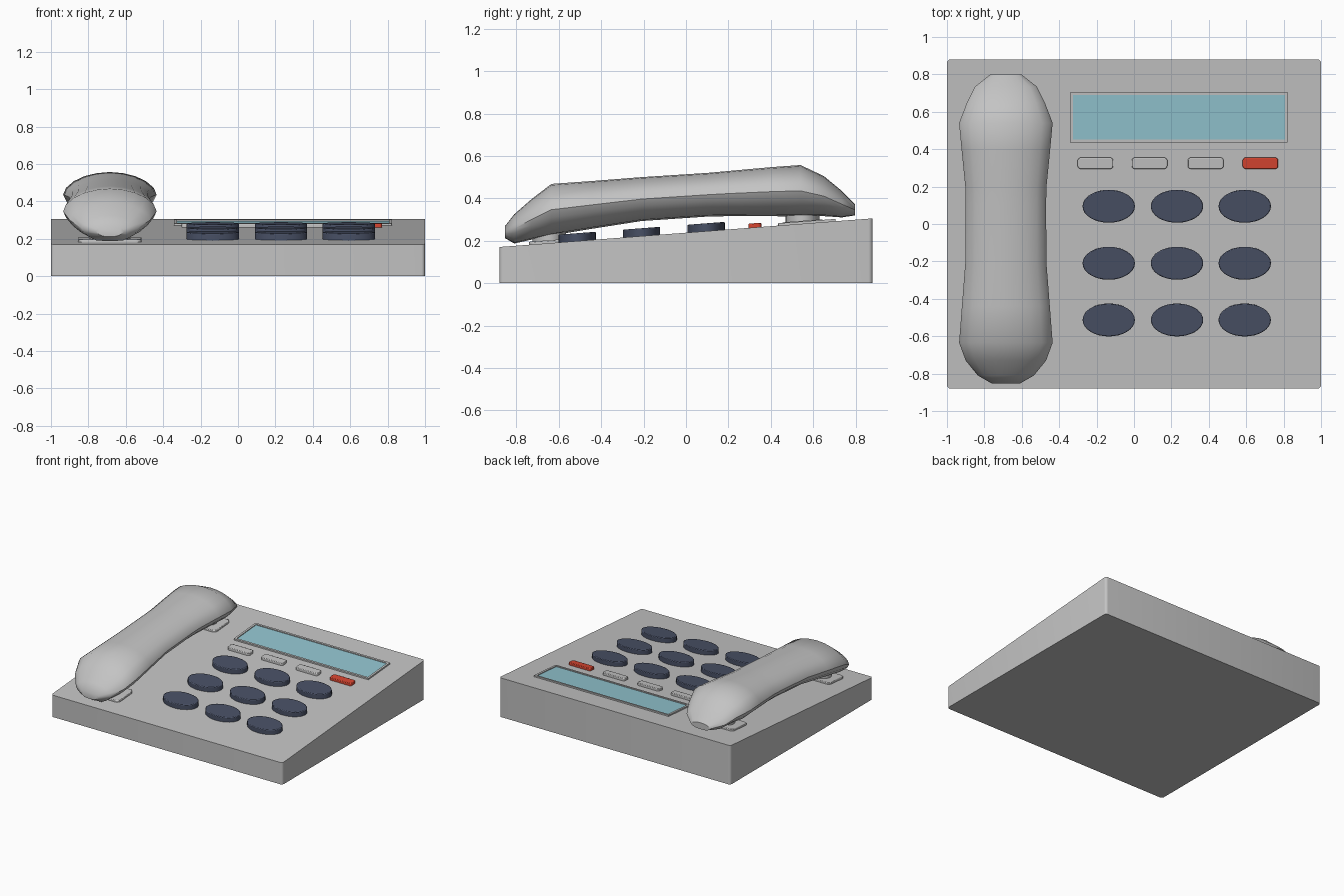
import bpy, bmesh, math

cube = bpy.data.objects.get("Cube")
if cube:
    bpy.data.objects.remove(cube, do_unlink=True)


def material(name, rgb):
    m = bpy.data.materials.new(name)
    m.use_nodes = True
    m.diffuse_color = (*rgb, 1)
    m.node_tree.nodes["Principled BSDF"].inputs["Base Color"].default_value = (*rgb, 1)
    return m


GREY = material("light grey plastic", (0.55, 0.55, 0.55))
NAVY = material("navy keys", (0.065, 0.08, 0.13))
RED = material("red button", (0.68, 0.06, 0.03))
TEAL = material("teal screen", (0.29, 0.56, 0.63))


def slope(y):
    """Height of the sloping top panel."""
    return 0.238 + 0.0767 * y


def finish(name, bm, mat, bevel=0.0):
    bmesh.ops.recalc_face_normals(bm, faces=bm.faces)
    mesh = bpy.data.meshes.new(name)
    bm.to_mesh(mesh)
    bm.free()
    obj = bpy.data.objects.new(name, mesh)
    bpy.context.collection.objects.link(obj)
    mesh.materials.append(mat)
    if bevel:
        mod = obj.modifiers.new("soft edge", "BEVEL")
        mod.width, mod.segments = bevel, 2
        mod.limit_method, mod.angle_limit = "ANGLE", math.radians(50)
    bpy.ops.object.select_all(action="DESELECT")
    obj.select_set(True)
    bpy.context.view_layer.objects.active = obj
    bpy.ops.object.shade_smooth_by_angle(angle=math.radians(40))
    return obj


def ellipse(cx, cy, rx, ry, n=32):
    steps = [math.tau * i / n for i in range(n)]
    return [(cx + rx * math.cos(a), cy + ry * math.sin(a)) for a in steps]


def rounded_rect(cx, cy, w, d, r, n=4):
    pts = []
    for k, (sx, sy) in enumerate([(1, 1), (-1, 1), (-1, -1), (1, -1)]):
        for i in range(n + 1):
            a = math.pi / 2 * (k + i / n)
            pts.append((cx + sx * (w / 2 - r) + r * math.cos(a),
                        cy + sy * (d / 2 - r) + r * math.sin(a)))
    return pts


def panel_part(name, outline, low, high, mat, bevel=0.0, flat_base=False):
    """Extrude an outline so that it follows the sloping panel."""
    bm = bmesh.new()
    bottom = [bm.verts.new((x, y, 0 if flat_base else slope(y) + low)) for x, y in outline]
    top = [bm.verts.new((x, y, slope(y) + high)) for x, y in outline]
    bm.faces.new(bottom)
    bm.faces.new(top)
    for i in range(len(outline)):
        j = (i + 1) % len(outline)
        bm.faces.new((bottom[i], bottom[j], top[j], top[i]))
    return finish(name, bm, mat, bevel)


# Wedge-shaped body
panel_part("body", rounded_rect(0, 0, 2, 1.76, 0.02), 0, 0, GREY, flat_base=True)

# Dial keys
for row, y in enumerate((0.095, -0.21, -0.513)):
    for col, x in enumerate((-0.135, 0.23, 0.592)):
        panel_part(f"dial_key_{row}_{col}", ellipse(x, y, 0.14, 0.088),
                   -0.01, 0.037, NAVY, 0.005)

# Function buttons, the last one red
for i, x in enumerate((-0.206, 0.083, 0.383, 0.676)):
    panel_part(f"function_button_{i}", rounded_rect(x, 0.325, 0.19, 0.06, 0.015),
               -0.01, 0.02, RED if i == 3 else GREY, 0.004)

# Screen with raised frame
SX, SY, SW, SD = 0.24, 0.57, 1.165, 0.27
panel_part("screen", rounded_rect(SX, SY, SW - 0.03, SD - 0.03, 0.002), -0.005, 0.005, TEAL)
for side, s in (("left", 1), ("right", -1)):
    panel_part("frame_" + side, rounded_rect(SX + s * (SW / 2 - 0.008), SY, 0.016, SD, 0.004),
               -0.01, 0.011, GREY)
for side, s in (("back", 1), ("front", -1)):
    panel_part("frame_" + side, rounded_rect(SX, SY + s * (SD / 2 - 0.008), SW, 0.016, 0.004),
               -0.01, 0.011, GREY)

# Cradle rests under the handset
HX = -0.685
for end, y, height in (("front", -0.645, 0.06), ("back", 0.55, 0.05)):
    panel_part(f"cradle_plate_{end}", rounded_rect(HX, y, 0.34, 0.19, 0.03),
               -0.01, 0.014, GREY, 0.004)
    panel_part(f"cradle_post_{end}", ellipse(HX, y, 0.11, 0.08), -0.01, height, GREY)

# Handset lofted along y: position, half width, top, underside
stations = [
    (-0.853, 0.075, 0.27, 0.212), (-0.81, 0.15, 0.325, 0.187), (-0.73, 0.215, 0.395, 0.205),
    (-0.635, 0.25, 0.468, 0.225), (-0.44, 0.235, 0.482, 0.257), (-0.21, 0.217, 0.5, 0.293),
    (0.1, 0.215, 0.52, 0.314), (0.2, 0.217, 0.529, 0.316), (0.4, 0.237, 0.547, 0.316),
    (0.54, 0.25, 0.557, 0.314), (0.65, 0.208, 0.505, 0.316), (0.735, 0.165, 0.435, 0.31),
    (0.798, 0.085, 0.37, 0.32),
]
# Half cross-section: width factor, height factor
half = [(0, 1), (0.28, 0.975), (0.54, 0.91), (0.77, 0.8), (0.94, 0.65), (1, 0.5),
        (0.93, 0.35), (0.74, 0.17), (0.48, 0.03), (0, 0)]
section = half + [(-u, v) for u, v in half[-2:0:-1]]
bm = bmesh.new()
rings = [[bm.verts.new((HX + u * w, y, low + v * (top - low))) for u, v in section]
         for y, w, top, low in stations]
for a, b in zip(rings, rings[1:]):
    for i in range(len(section)):
        j = (i + 1) % len(section)
        bm.faces.new((a[i], a[j], b[j], b[i]))
bm.faces.new(rings[0])
bm.faces.new(rings[-1])
finish("handset", bm, GREY)
